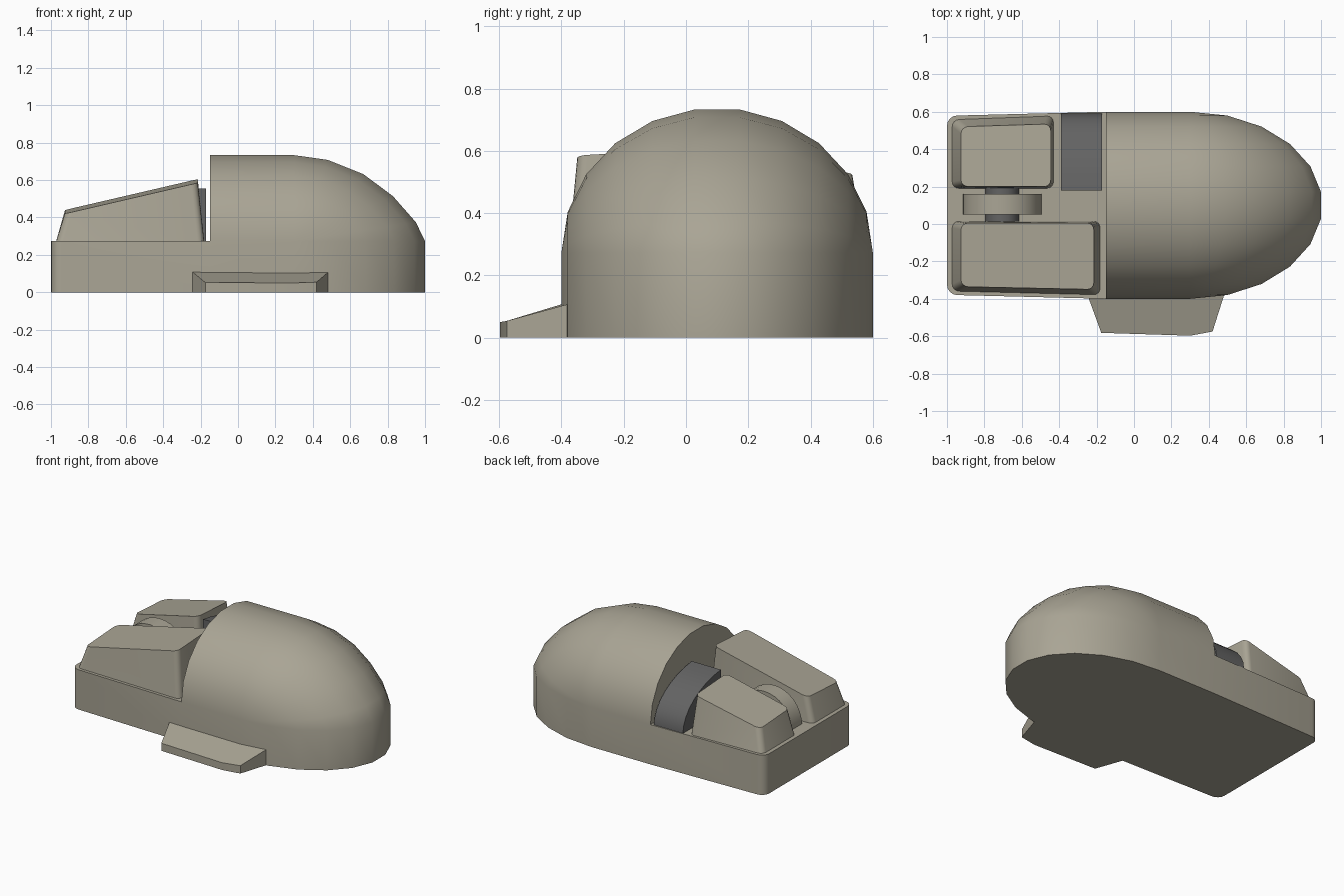
import bpy, bmesh, math
from mathutils import Matrix

if "Cube" in bpy.data.objects:
    bpy.data.objects.remove(bpy.data.objects["Cube"])


def material(name, rgb):
    m = bpy.data.materials.new(name)
    m.use_nodes = True
    m.diffuse_color = (*rgb, 1)
    m.node_tree.nodes["Principled BSDF"].inputs["Base Color"].default_value = (*rgb, 1)
    return m


PUTTY = material("warm grey", (0.40, 0.375, 0.30))
DARK = material("dark grey", (0.125, 0.125, 0.125))


def finish(name, bm, mat):
    bmesh.ops.remove_doubles(bm, verts=bm.verts, dist=0.0005)
    bmesh.ops.recalc_face_normals(bm, faces=bm.faces)
    me = bpy.data.meshes.new(name)
    bm.to_mesh(me)
    bm.free()
    me.materials.append(mat)
    ob = bpy.data.objects.new(name, me)
    bpy.context.collection.objects.link(ob)
    bpy.ops.object.select_all(action="DESELECT")
    bpy.context.view_layer.objects.active = ob
    ob.select_set(True)
    bpy.ops.object.shade_smooth_by_angle(angle=math.radians(30))
    return ob


def loft(bm, low, high):
    """Closed solid between two matching rings."""
    a = [bm.verts.new(p) for p in low]
    b = [bm.verts.new(p) for p in high]
    n = len(a)
    for i in range(n):
        bm.faces.new((a[i], a[(i + 1) % n], b[(i + 1) % n], b[i]))
    bm.faces.new(a[::-1])
    bm.faces.new(b)
    return a, b


# Body: flat-decked base whose rear outline is spun up into a palm dome
CY, DECK, RISE, CUT, REAR = 0.1, 0.273, 0.46, -0.15, 0.3
STEPS = 11
arc = [math.pi / 2 - math.pi * k / STEPS for k in range(STEPS + 1)]
tail = [(math.cos(a) / math.cos(arc[5]), 0.5 * math.sin(a)) for a in arc]
sweep = [(1, 0), (0.93, 0.22), (0.757, 0.52), (0.529, 0.78), (0.257, 0.945), (0, 1)]


def corner(sign):
    r = 0.055
    return [(-1 + r - r * math.sin(t), CY + sign * (0.48 - r + r * math.cos(t)))
            for t in [math.pi / 8 * i for i in range(5)]]


front = [(CUT, CY - 0.5)] + corner(-1) + corner(1)[::-1] + [(CUT, CY + 0.5)]
rear = [(REAR + 0.7 * r, CY + y) for r, y in tail]
outline = front + rear

bm = bmesh.new()
low = [bm.verts.new((x, y, 0)) for x, y in outline]
high = [bm.verts.new((x, y, DECK)) for x, y in outline]
for i in range(len(outline)):
    j = (i + 1) % len(outline)
    bm.faces.new((low[i], low[j], high[j], high[i]))
bm.faces.new(low)
bm.faces.new(high[:len(front)])

rows = [[(REAR + 0.7 * r * c, CY + y, DECK + RISE * r * s) for r, y in tail]
        for c, s in sweep]
rows.append([(CUT, y, z) for x, y, z in rows[-1]])
grid = [[bm.verts.new(p) for p in row] for row in rows]
for a, b in zip(grid, grid[1:]):
    for k in range(STEPS):
        bm.faces.new((a[k], a[k + 1], b[k + 1], b[k]))
bm.faces.new(grid[-1])
bmesh.ops.dissolve_degenerate(bm, dist=0.0005, edges=bm.edges)
finish("body", bm, PUTTY)


# Buttons: tapered blocks with a sloping top and rounded upright edges
def button(name, x_low, x_high, inner, outer, outer_top, z_end):
    out = math.copysign(1, outer - inner)
    (l0, l1), (h0, h1) = x_low, x_high
    base = [(l0, inner, DECK - 0.01), (l1, inner, DECK - 0.01),
            (l1, outer + out * 0.02, DECK - 0.01), (l0, outer, DECK - 0.01)]
    top = [(h0, inner + out * 0.01, 0.44), (h1, inner + out * 0.01, z_end),
           (h1, outer_top + out * 0.015, z_end - 0.02), (h0, outer_top, 0.42)]
    bm = bmesh.new()
    a, b = loft(bm, base, top)
    uprights = [bm.edges.get((p, q)) for p, q in zip(a, b)]
    bmesh.ops.bevel(bm, geom=uprights, offset=0.035, segments=4,
                    profile=0.5, affect="EDGES")
    finish(name, bm, PUTTY)


button("right_button", (-0.975, -0.18), (-0.925, -0.215), 0.015, -0.36, -0.335, 0.605)
button("left_button", (-0.975, -0.43), (-0.925, -0.445), 0.19, 0.56, 0.52, 0.55)


# Scroll wheel and its axle
def cylinder(name, radius, y0, y1, mat):
    bm = bmesh.new()
    place = Matrix.Translation((-0.705, (y0 + y1) / 2, DECK)) @ Matrix.Rotation(math.pi / 2, 4, "X")
    bmesh.ops.create_cone(bm, cap_ends=True, segments=32, radius1=radius,
                          radius2=radius, depth=y1 - y0, matrix=place)
    finish(name, bm, mat)


cylinder("scroll_wheel", 0.21, 0.05, 0.16, PUTTY)
cylinder("wheel_axle", 0.09, 0.005, 0.2, DARK)

# Dark curved insert behind the left button
start = math.acos(0.08 / 0.49)
section = [(CY + 0.49 * math.cos(start * i / 8), DECK + 0.285 * math.sin(start * i / 8))
           for i in range(9)] + [(0.18, DECK - 0.01), (0.59, DECK - 0.01)]
bm = bmesh.new()
loft(bm, [(-0.39, y, z) for y, z in section], [(-0.17, y, z) for y, z in section])
finish("dark_insert", bm, DARK)

# Thumb rest: wedge sloping away from the right side
edge = [(-0.245, -0.39, 0.11), (-0.175, -0.582, 0.052), (0.30, -0.597, 0.05),
        (0.42, -0.575, 0.054), (0.485, -0.37, 0.11)]
bm = bmesh.new()
loft(bm, [(x, y, 0) for x, y, z in edge], edge)
finish("thumb_rest", bm, PUTTY)
